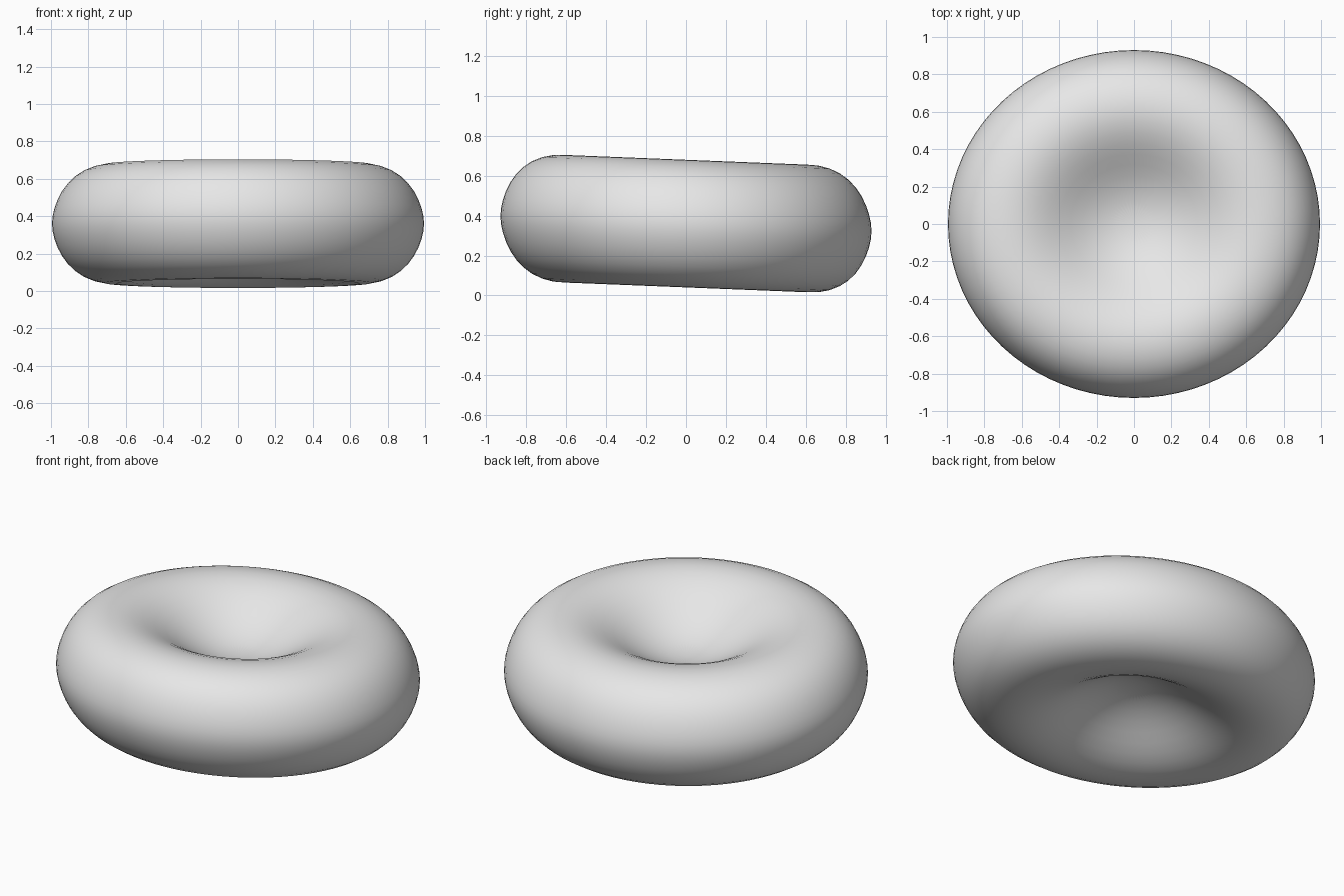
import bpy, bmesh, math
from mathutils import Matrix

if "Cube" in bpy.data.objects:
    bpy.data.objects.remove(bpy.data.objects["Cube"], do_unlink=True)

# Half cross-section of the disc: (radius, half thickness), centre to outer edge
PROFILE = [(0.14, 0.105), (0.28, 0.16), (0.40, 0.235), (0.52, 0.297), (0.65, 0.328),
           (0.78, 0.31), (0.88, 0.257), (0.95, 0.175), (0.99, 0.08)]
CENTRE = 0.09
SEGMENTS = 40
DEPTH = 0.935      # front-to-back radius
LEAN = -0.04       # slight forward-to-back slope
MID = 0.36         # height of the middle plane

grey = bpy.data.materials.new("light grey")
grey.use_nodes = True
grey.diffuse_color = (0.8, 0.8, 0.8, 1)
grey.node_tree.nodes["Principled BSDF"].inputs["Base Color"].default_value = (0.8, 0.8, 0.8, 1)

# Rings from the top dimple over the rim to the bottom dimple
path = PROFILE + [(1.003, 0)] + [(r, -h) for r, h in reversed(PROFILE)]
bm = bmesh.new()
rings = []
for r, h in path:
    rings.append([bm.verts.new((r * math.cos(a), r * math.sin(a), h))
                  for a in (math.tau * i / SEGMENTS for i in range(SEGMENTS))])
top = bm.verts.new((0, 0, CENTRE))
bottom = bm.verts.new((0, 0, -CENTRE))

for i in range(SEGMENTS):
    j = (i + 1) % SEGMENTS
    bm.faces.new((top, rings[0][i], rings[0][j]))
    bm.faces.new((bottom, rings[-1][j], rings[-1][i]))
    for upper, lower in zip(rings, rings[1:]):
        bm.faces.new((upper[i], lower[i], lower[j], upper[j]))

# Slightly oval outline, gentle lean, raised to stand on the ground
shape = Matrix.Diagonal((1, DEPTH, 1, 1))
lean = Matrix.Identity(4)
lean[2][1] = LEAN
bm.transform(Matrix.Translation((0, 0, MID)) @ lean @ shape)
bmesh.ops.recalc_face_normals(bm, faces=bm.faces)

mesh = bpy.data.meshes.new("dimpled_disc")
bm.to_mesh(mesh)
bm.free()
mesh.materials.append(grey)
mesh.shade_smooth()
disc = bpy.data.objects.new("dimpled_disc", mesh)
bpy.context.collection.objects.link(disc)
smooth = disc.modifiers.new("smooth", 'SUBSURF')
smooth.levels = smooth.render_levels = 1
